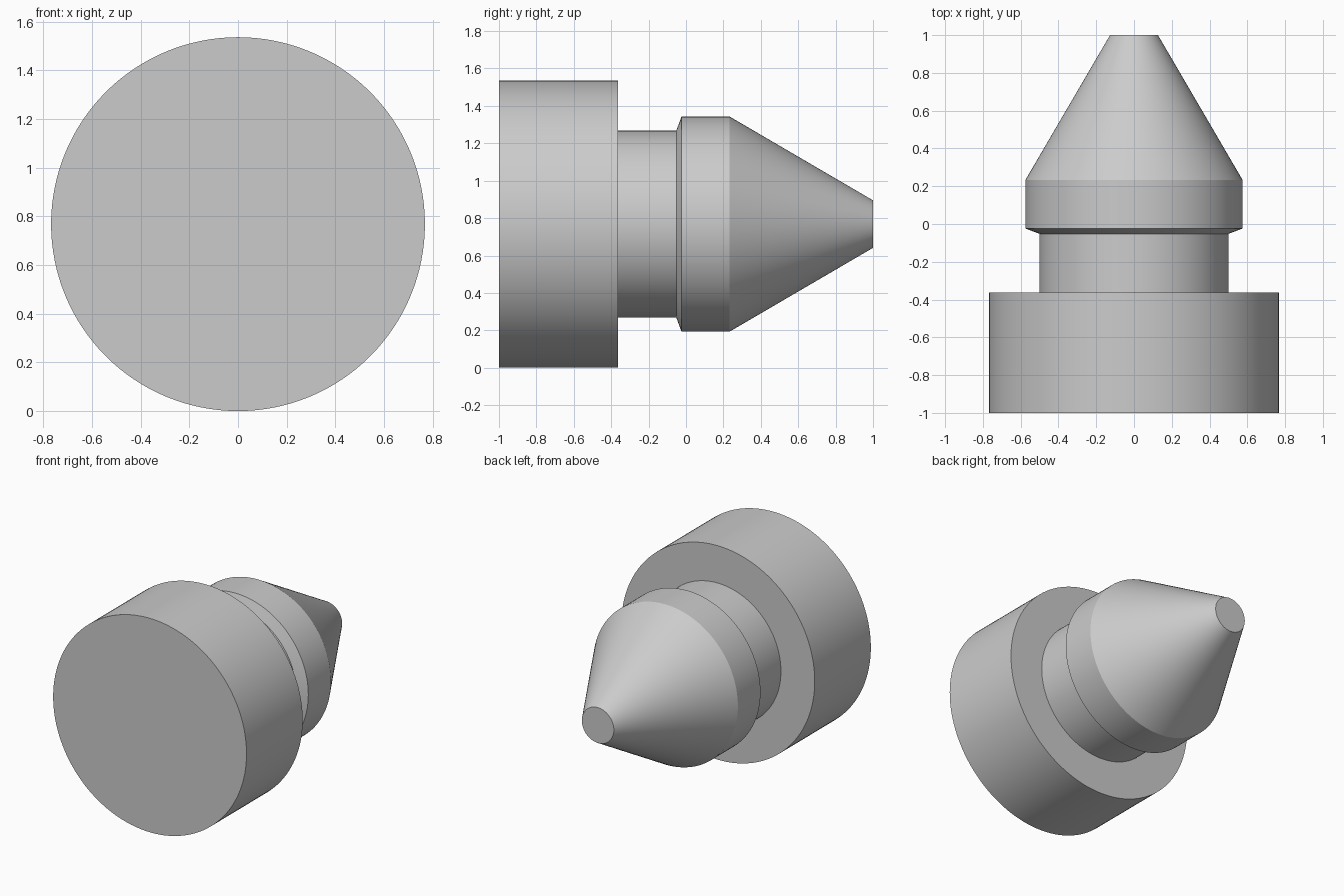
import bpy, bmesh, math
from mathutils import Matrix, Vector

if "Cube" in bpy.data.objects:
    bpy.data.objects.remove(bpy.data.objects["Cube"])

HEAD_R = 0.768
SEGMENTS = 128

grey = bpy.data.materials.new("plain grey")
grey.diffuse_color = (0.6, 0.6, 0.6, 1)
grey.use_nodes = True
grey.node_tree.nodes["Principled BSDF"].inputs["Base Color"].default_value = grey.diffuse_color

# Half profile as (radius, y): head, groove, bevelled collar, blunt cone
profile = [(HEAD_R, -1.0), (HEAD_R, -0.363), (0.5, -0.363), (0.5, -0.052),
           (0.575, -0.024), (0.575, 0.233), (0.127, 1.0)]

# Revolve the profile into rings around the y axis
bm = bmesh.new()
rings = []
for r, y in profile:
    rings.append([bm.verts.new((r * math.cos(a), y, r * math.sin(a)))
                  for a in (2 * math.pi * i / SEGMENTS for i in range(SEGMENTS))])
for a, b in zip(rings, rings[1:]):
    for i in range(SEGMENTS):
        j = (i + 1) % SEGMENTS
        bm.faces.new((a[i], a[j], b[j], b[i]))

# Flat end caps
bm.faces.new(rings[0])
bm.faces.new(rings[-1])
bmesh.ops.recalc_face_normals(bm, faces=bm.faces)
bmesh.ops.translate(bm, verts=bm.verts, vec=Vector((0, 0, HEAD_R)))

mesh = bpy.data.meshes.new("locating_pin")
bm.to_mesh(mesh)
bm.free()
mesh.materials.append(grey)
pin = bpy.data.objects.new("locating_pin", mesh)
bpy.context.collection.objects.link(pin)

# Smooth round walls, crisp shoulders
bpy.context.view_layer.objects.active = pin
pin.select_set(True)
bpy.ops.object.shade_smooth_by_angle(angle=math.radians(15))
